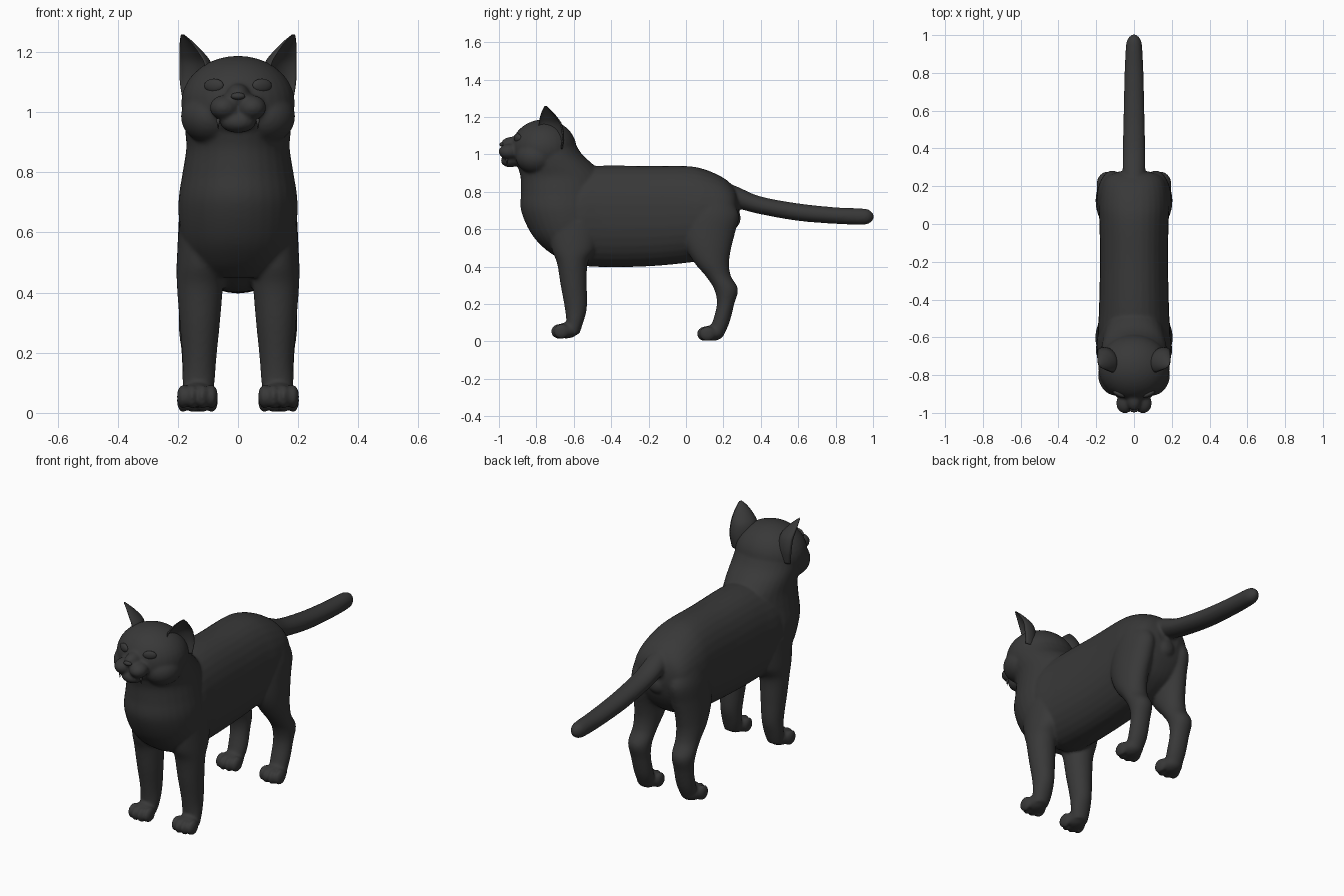
import bpy, bmesh, math
from mathutils import Vector, Matrix

if "Cube" in bpy.data.objects:
    bpy.data.objects.remove(bpy.data.objects["Cube"])

fur = bpy.data.materials.new("dark_grey")
fur.diffuse_color = (0.04, 0.04, 0.04, 1)
fur.use_nodes = True
fur.node_tree.nodes["Principled BSDF"].inputs["Base Color"].default_value = fur.diffuse_color


def finish(bm, name):
    bmesh.ops.recalc_face_normals(bm, faces=bm.faces)
    mesh = bpy.data.meshes.new(name)
    bm.to_mesh(mesh)
    bm.free()
    mesh.materials.append(fur)
    for p in mesh.polygons:
        p.use_smooth = True
    ob = bpy.data.objects.new(name, mesh)
    bpy.context.collection.objects.link(ob)
    return ob


def skin(bm, rings):
    rows = [[bm.verts.new(p) for p in r] for r in rings]
    n = len(rows[0])
    for a, b in zip(rows, rows[1:]):
        for i in range(n):
            j = (i + 1) % n
            bm.faces.new((a[i], a[j], b[j], b[i]))
    bm.faces.new(rows[0][::-1])
    bm.faces.new(rows[-1])


def refine(rows, steps=5):
    # Catmull-Rom interpolation of slice values
    rows = [Vector(r) for r in rows]
    out = []
    for i in range(len(rows) - 1):
        p0, p1, p2 = rows[max(i - 1, 0)], rows[i], rows[i + 1]
        p3 = rows[min(i + 2, len(rows) - 1)]
        for k in range(steps):
            t = k / steps
            out.append(0.5 * (2 * p1 + (p2 - p0) * t + (2 * p0 - 5 * p1 + 4 * p2 - p3) * t * t
                              + (3 * p1 - p0 - 3 * p2 + p3) * t ** 3))
    return out + [rows[-1]]


def loft(bm, slices, axis, side=1, power=2.0, n=32):
    # slice = (position on axis, low, high, x low, x high)
    rings = []
    for t, a0, a1, x0, x1 in refine(slices):
        ring = []
        for i in range(n):
            c, s = math.cos(math.tau * i / n), math.sin(math.tau * i / n)
            c = math.copysign(abs(c) ** (2 / power), c)
            s = math.copysign(abs(s) ** (2 / power), s)
            x = side * ((x0 + x1) / 2 + c * (x1 - x0) / 2)
            a = (a0 + a1) / 2 + s * (a1 - a0) / 2
            ring.append((x, t, a) if axis == "y" else (x, a, t))
        rings.append(ring)
    skin(bm, rings)


def ball(bm, c, r, turn=0):
    m = Matrix.Translation(c) @ Matrix.Rotation(turn, 4, "Z") @ Matrix.Diagonal((*r, 1))
    bmesh.ops.create_uvsphere(bm, u_segments=32, v_segments=20, radius=1, matrix=m)


def sym(rows):
    return [(t, a, b, -w, w) for t, a, b, w in rows]


bm = bmesh.new()
# torso
loft(bm, sym([(-.72, .52, .86, .13), (-.6, .42, .92, .188), (-.45, .398, .94, .185),
              (-.2, .402, .938, .18), (0, .42, .938, .183), (.1, .44, .92, .187),
              (.2, .5, .875, .175), (.255, .58, .825, .14), (.28, .66, .77, .07)]), "y", power=2.2)
# chest and neck
loft(bm, sym([(.45, -.69, -.5, .12), (.5, -.76, -.46, .16), (.58, -.83, -.42, .19),
              (.7, -.882, -.42, .198), (.8, -.882, -.43, .184), (.88, -.885, -.44, .172),
              (.94, -.9, -.49, .176), (1.0, -.9, -.555, .178), (1.07, -.9, -.6, .17),
              (1.13, -.87, -.65, .14), (1.16, -.84, -.69, .1)]), "z")
# tail
loft(bm, sym([(.15, .74, .88, .06), (.28, .71, .825, .06), (.4, .68, .775, .059),
              (.6, .645, .738, .055), (.8, .629, .717, .05), (.94, .624, .711, .043),
              (.98, .632, .703, .033), (1.0, .65, .685, .014), (1.004, .66, .675, .005)]), "y")
ball(bm, (0, .262, .66), (.05, .03, .05))
# skull, nose bridge and chin
ball(bm, (0, -.76, 1.03), (.189, .175, .157))
ball(bm, (0, -.925, 1.055), (.04, .065, .04))
ball(bm, (0, -.94, .967), (.06, .05, .036))
for s in (-1, 1):
    # cheeks and whisker pads
    ball(bm, (s * .09, -.8, .985), (.1, .11, .09))
    ball(bm, (s * .043, -.943, 1.015), (.05, .06, .042), s * .3)
    # front leg
    loft(bm, [(.64, -.74, -.46, .06, .195), (.5, -.72, -.48, .045, .204),
              (.42, -.69, -.525, .05, .203), (.3, -.67, -.53, .06, .194),
              (.18, -.648, -.53, .072, .185), (.1, -.64, -.55, .078, .184),
              (.04, -.65, -.57, .09, .18)], "z", s)
    # hind leg
    loft(bm, [(.78, .04, .23, .05, .17), (.68, -.01, .282, .035, .193), (.58, -.02, .262, .035, .2),
              (.5, .0, .242, .05, .203), (.42, .045, .23, .06, .202), (.35, .105, .24, .07, .196),
              (.28, .15, .278, .075, .197), (.2, .165, .258, .08, .188),
              (.1, .14, .232, .08, .184), (.03, .11, .2, .09, .18)], "z", s)
    # paws with four toes each
    for y, z in ((-.64, .058), (.14, .045)):
        ball(bm, (s * .135, y, z), (.058, .065, .042))
        for dx, dy in ((-.048, .012), (-.017, -.002), (.017, -.002), (.048, .012)):
            ball(bm, (s * (.135 + dx), y - .038 + dy, z - .004), (.02, .042, .04))
cat = finish(bm, "cat_body")
rm = cat.modifiers.new("merge", "REMESH")
rm.mode = "VOXEL"
rm.voxel_size = .008
rm.use_smooth_shade = True
sm = cat.modifiers.new("soften", "SMOOTH")
sm.factor = .5
sm.iterations = 6

# nose
bm = bmesh.new()
ball(bm, (0, -.983, 1.053), (.024, .014, .012))
finish(bm, "nose")

for s, label in ((-1, "right"), (1, "left")):
    # eye
    bm = bmesh.new()
    ball(bm, (s * .08, -.9, 1.088), (.035, .014, .023), s * .45)
    finish(bm, "eye_" + label)

    # fang
    bm = bmesh.new()
    bmesh.ops.create_cone(bm, cap_ends=True, segments=12, radius1=.001, radius2=.007, depth=.035,
                          matrix=Matrix.Translation((s * .066, -.958, .962)))
    finish(bm, "fang_" + label)

    # ear: crescent slices, opening outward and forward
    bm = bmesh.new()
    rings = []
    for z, x, y, r, bulge in refine([(1.03, .14, -.725, .07, .055), (1.1, .147, -.725, .077, .065),
                                     (1.16, .152, -.73, .07, .062), (1.2, .163, -.738, .052, .045),
                                     (1.235, .175, -.746, .028, .022), (1.258, .184, -.75, .006, .004)]):
        ring = []
        for i in range(32):
            c, v = math.cos(math.tau * i / 32), math.sin(math.tau * i / 32)
            v = v * bulge if v > 0 else -v * bulge * .7 - .003
            ring.append((s * (x + .57 * r * c - .82 * v), y + .82 * r * c + .57 * v, z))
        rings.append(ring)
    skin(bm, rings)
    finish(bm, "ear_" + label)
